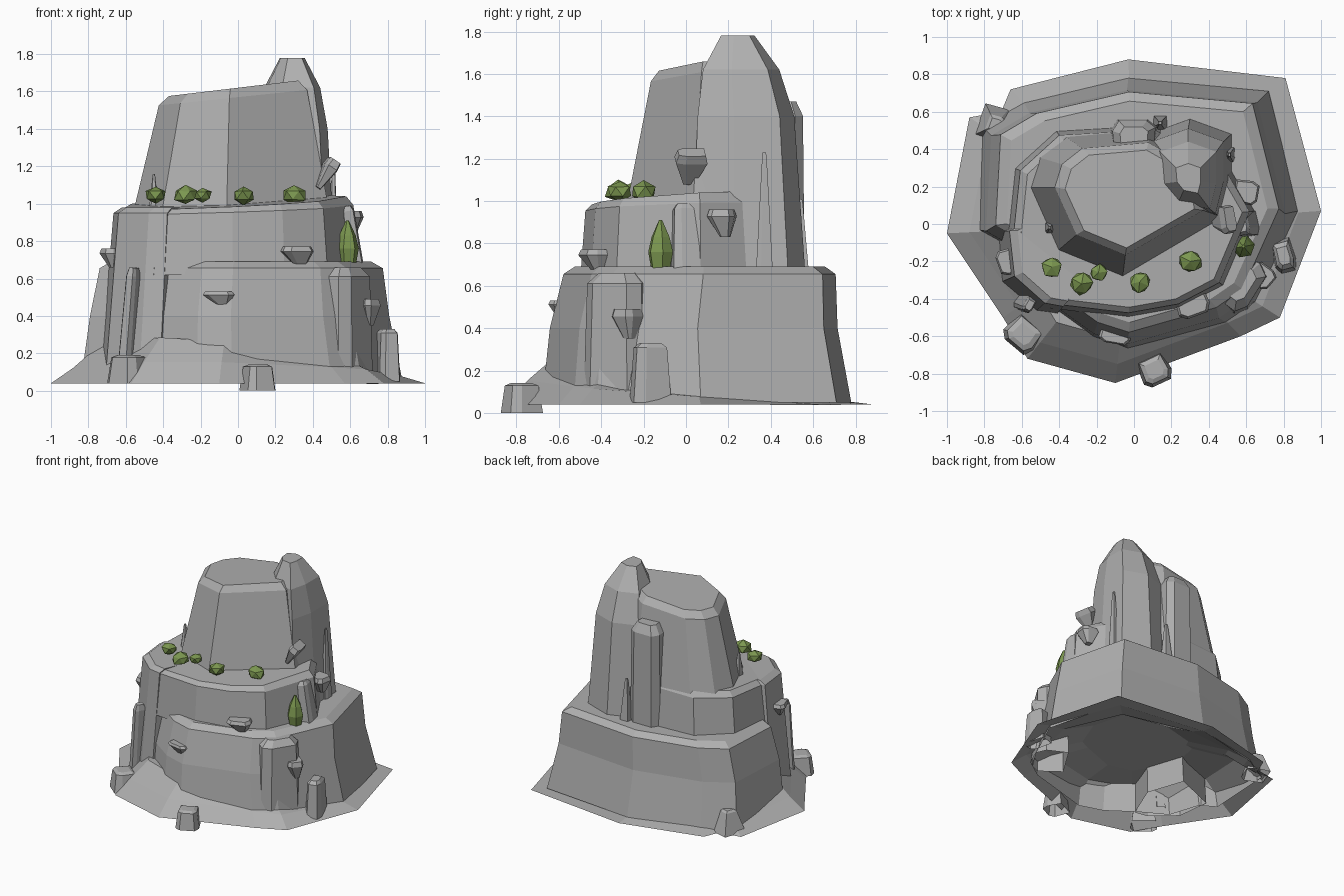
import bpy, bmesh, random
from math import sin, cos, pi, radians
from mathutils import Matrix, Vector

random.seed(4)
cube = bpy.data.objects.get("Cube")
if cube:
    bpy.data.objects.remove(cube, do_unlink=True)


def material(name, rgb):
    m = bpy.data.materials.new(name)
    m.use_nodes = True
    m.diffuse_color = (*rgb, 1)
    bsdf = m.node_tree.nodes["Principled BSDF"]
    bsdf.inputs["Base Color"].default_value = (*rgb, 1)
    bsdf.inputs["Roughness"].default_value = 0.9
    return m


STONE = material("stone grey", (0.43, 0.43, 0.43))
GREEN = material("moss green", (0.2, 0.31, 0.08))


def finish(name, bm, mat, loc=(0, 0, 0), turn=0, lean=0):
    bmesh.ops.recalc_face_normals(bm, faces=bm.faces)
    me = bpy.data.meshes.new(name)
    bm.to_mesh(me)
    bm.free()
    me.materials.append(mat)
    ob = bpy.data.objects.new(name, me)
    bpy.context.collection.objects.link(ob)
    ob.matrix_world = (Matrix.Translation(loc) @ Matrix.Rotation(radians(turn), 4, "Z")
                       @ Matrix.Rotation(radians(lean), 4, "Y"))
    return ob


def loft(name, outline, rings, mat=STONE, bottom=False, **place):
    """Stack scaled copies of an outline; ring = scale, z, dx, dy, x tilt, y tilt."""
    bm = bmesh.new()
    loops = []
    for ring in rings:
        s, z, dx, dy, tx, ty = (*ring, 0, 0, 0, 0)[:6]
        loops.append([bm.verts.new((x * s + dx, y * s + dy, z + tx * x + ty * y))
                      for x, y in outline])
    n = len(outline)
    for a, b in zip(loops, loops[1:]):
        for i in range(n):
            j = (i + 1) % n
            bm.faces.new((a[i], a[j], b[j], b[i]))
    bm.faces.new(loops[-1])
    if bottom:
        bm.faces.new(loops[0][::-1])
    return finish(name, bm, mat, **place)


# Sloping ground apron, hollow underneath
loft("ground_apron",
     [(-1, -.05), (-.7, -.5), (-.57, -.72), (-.1, -.85), (.57, -.6), (.78, -.5),
      (1, .07), (.81, .78), (-.03, .88), (-.66, .72), (-.71, .6), (-.88, .57)],
     [(1, .04), (.88, .1, 0, 0, -.02, -.06), (.73, .18, 0, 0, -.07, -.09), (.42, .26)])

# Wide lower tier, cut back at the front left
loft("lower_tier",
     [(-.84, -.03), (-.72, -.1), (-.64, -.35), (-.43, -.47), (-.22, -.62), (-.03, -.68),
      (.5, -.53), (.66, -.42), (.88, .07), (.72, .71), (-.03, .78), (-.59, .65), (-.81, .52)],
     [(1, .05), (.93, .4, -.01, -.01), (.88, .655, 0, .02), (.81, .69, 0, .025)])

# Steep cliff at the front left, running from the middle tier to the ground
loft("left_cliff",
     [(-.74, -.04), (-.71, -.31), (-.53, -.47), (-.42, -.49), (-.3, -.2), (-.4, .1)],
     [(1, .05), (.9, .95), (.84, .98)])

# Middle tier
loft("middle_tier",
     [(-.03, -.5), (-.45, -.45), (-.68, -.08), (-.64, .3), (-.42, .5), (.1, .53),
      (.5, .33), (.65, .07), (.48, -.33), (.25, -.45)],
     [(1, .62), (.95, .97, 0, 0, .03, .03), (.89, 1.01, 0, 0, .04, .05)])

# Main summit block with a slanted top
loft("summit_block",
     [(-.06, -.28), (-.4, -.14), (-.55, .19), (-.5, .35), (-.36, .46), (.1, .5),
      (.45, .3), (.48, .03)],
     [(1.02, .95), (.77, 1.57, 0, .05, .08), (.67, 1.62, 0, .06, .08)])

# Tall rear spire
loft("rear_spire",
     [(-.22, .2), (0, .28), (.22, .2), (.22, -.05), (.17, -.25), (-.08, -.2), (-.2, -.05)],
     [(1.02, .62), (.86, 1.4, -.01, -.01), (.68, 1.62, -.01, -.03), (.3, 1.78, -.01, -.04)],
     loc=(.3, .28, 0))

CHUNK = [(-.5, -.3), (-.3, -.5), (.35, -.5), (.5, -.2), (.45, .5), (-.45, .5)]


def slab(name, loc, size, turn=0, lean=0, taper=.8):
    """Upright stone with a chamfered top, open where it meets the ground."""
    w, d, h = size
    return loft(name, [(x * w, y * d) for x, y in CHUNK],
                [(1, 0), (taper, h * .92), (taper * .65, h)],
                loc=loc, turn=turn, lean=lean)


def shard(name, loc, size, turn=0, lean=0):
    """Protruding stone, narrow below and wide on top."""
    w, d, h = size
    return loft(name, [(x * w, y * d) for x, y in CHUNK],
                [(.35, 0, w * .12), (1, h * .75), (.85, h)], bottom=True,
                loc=loc, turn=turn, lean=lean)


# Stones and buttresses standing against the walls
slab("rear_pillar", (0, .46, .62), (.25, .2, .85), turn=180, taper=.92)
slab("rear_pillar_fin", (.14, .54, .66), (.08, .08, .35), taper=.3)
slab("spire_fin", (.51, .37, .66), (.06, .08, .57), taper=.3)
slab("left_cliff_rib", (-.6, -.41, .1), (.07, .1, .56), turn=-30, lean=5)
slab("right_buttress", (.56, -.31, .05), (.32, .24, .61), turn=58, taper=.9)
slab("right_foot_stone", (.8, -.17, .05), (.12, .18, .28), turn=15)
slab("right_ledge_stone", (.62, 0, .66), (.1, .13, .33), turn=10, lean=-8)
slab("left_summit_fin", (-.45, -.02, .98), (.05, .06, .18), taper=.3)

# Loose stones on the ground
slab("front_ground_rock", (.11, -.78, 0), (.17, .16, .14), turn=25)
slab("left_ground_rock", (-.59, -.59, .04), (.2, .17, .15), turn=-40)
slab("rear_ground_rock", (-.74, .53, .04), (.2, .18, .17), turn=70, taper=.5)

# Shards sticking out of the walls
shard("front_shard", (-.1, -.59, .46), (.17, .1, .07), turn=-10)
shard("front_ledge_shard", (.31, -.42, .67), (.18, .15, .1), turn=20)
shard("summit_shard", (.42, .01, 1.09), (.08, .15, .17), turn=10, lean=35)
shard("right_wall_shard", (.6, .17, .83), (.13, .13, .13), turn=80)
shard("lower_right_shard", (.69, -.28, .35), (.12, .12, .14), turn=50)
shard("left_shard", (-.67, -.2, .66), (.14, .12, .1), turn=-70)


def crystal(name, loc, size):
    """Lumpy faceted plant."""
    bm = bmesh.new()
    bmesh.ops.create_icosphere(bm, subdivisions=1, radius=1)
    for v in bm.verts:
        v.co *= random.uniform(.85, 1.1)
        v.co = Vector(c * s for c, s in zip(v.co, size))
    return finish(name, bm, GREEN, loc, random.uniform(0, 90))


# Green clumps along the middle ledge
for i, (x, y, r) in enumerate([(-.44, -.23, .062), (-.28, -.32, .066), (-.19, -.26, .05),
                               (.03, -.31, .064), (.3, -.2, .068)]):
    crystal(f"green_clump_{i + 1}", (x, y, 1.045), (r, r, r * .8))

# Tall green growth on the right ledge
loft("tall_green_growth", [(cos(i * pi / 3), sin(i * pi / 3)) for i in range(6)],
     [(.045, .67), (.062, .76), (.045, .83), (.008, .91)], GREEN, loc=(.585, -.12, 0), turn=10)
